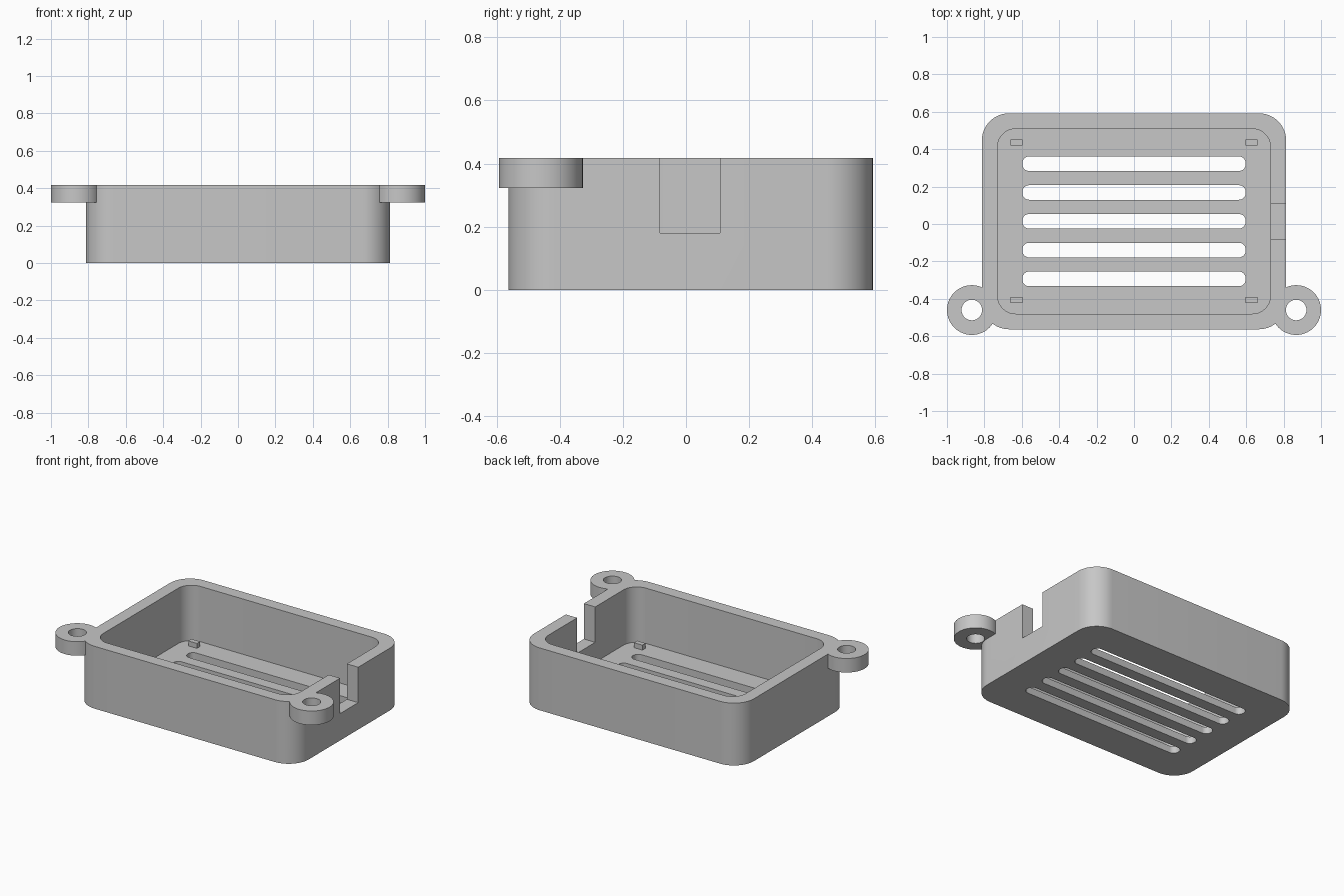
import bpy
import bmesh
from math import cos, sin, pi, radians

default = bpy.data.objects.get("Cube")
if default:
    bpy.data.objects.remove(default, do_unlink=True)

# Main dimensions
MID_Y = 0.0145        # the box sits slightly behind the centre
TOP = 0.417
FLOOR = 0.047
LUG_X, LUG_Y, LUG_BASE = 0.867, -0.46, 0.323

grey = bpy.data.materials.new("plain grey")
grey.use_nodes = True
colour = (0.57, 0.57, 0.57, 1)
grey.diffuse_color = colour
grey.node_tree.nodes["Principled BSDF"].inputs["Base Color"].default_value = colour


def rounded(half_x, half_y, radius, steps=14):
    """Outline of a rectangle with rounded corners."""
    points = []
    for i, (sx, sy) in enumerate(((1, 1), (-1, 1), (-1, -1), (1, -1))):
        for k in range(steps + 1):
            a = (i + k / steps) * pi / 2
            points.append((sx * (half_x - radius) + radius * cos(a),
                           sy * (half_y - radius) + radius * sin(a)))
    return points


def circle(radius, steps=56):
    return [(radius * cos(2 * pi * k / steps), radius * sin(2 * pi * k / steps))
            for k in range(steps)]


def rectangle(hx, hy):
    return [(hx, hy), (-hx, hy), (-hx, -hy), (hx, -hy)]


def prism(name, outline, x, y, z0, z1):
    """Extrude an outline from z0 to z1."""
    bm = bmesh.new()
    face = bm.faces.new([bm.verts.new((x + px, y + py, z0)) for px, py in outline])
    top = bmesh.ops.extrude_face_region(bm, geom=[face])["geom"]
    bmesh.ops.translate(bm, vec=(0, 0, z1 - z0),
                        verts=[v for v in top if isinstance(v, bmesh.types.BMVert)])
    bmesh.ops.recalc_face_normals(bm, faces=bm.faces)
    mesh = bpy.data.meshes.new(name)
    bm.to_mesh(mesh)
    bm.free()
    mesh.materials.append(grey)
    obj = bpy.data.objects.new(name, mesh)
    bpy.context.collection.objects.link(obj)
    return obj


def select(obj):
    bpy.ops.object.select_all(action="DESELECT")
    obj.select_set(True)
    bpy.context.view_layer.objects.active = obj


def combine(target, tool, operation):
    """Apply a boolean and discard the tool."""
    mod = target.modifiers.new(operation, "BOOLEAN")
    mod.object, mod.operation, mod.solver = tool, operation, "EXACT"
    select(target)
    bpy.ops.object.modifier_apply(modifier=mod.name)
    bpy.data.objects.remove(tool, do_unlink=True)


# Box body with two mounting lugs at the front corners
tray = prism("tray", rounded(0.814, 0.5775, 0.147), 0, MID_Y, 0, TOP)
for side in (-1, 1):
    combine(tray, prism("lug", circle(0.133), side * LUG_X, LUG_Y, LUG_BASE, TOP), "UNION")

# Cavity, lug holes, cable notch and floor vents
cuts = [prism("cavity", rounded(0.73, 0.4945, 0.098), 0, MID_Y, FLOOR, TOP + 0.1),
        prism("notch", rectangle(0.1, 0.0955), 0.8, 0.0125, 0.18, TOP + 0.1)]
for side in (-1, 1):
    cuts.append(prism("hole", circle(0.055, 40), side * LUG_X, LUG_Y, LUG_BASE - 0.1, TOP + 0.1))
for i in range(-2, 3):
    cuts.append(prism("vent", rounded(0.597, 0.039, 0.036, 8), 0, MID_Y + i * 0.154, -0.1, FLOOR + 0.1))
for cut in cuts:
    combine(tray, cut, "DIFFERENCE")

select(tray)
bpy.ops.object.shade_smooth_by_angle(angle=radians(30))

# Small support blocks near the floor corners
for side, x in (("right", -0.629), ("left", 0.627)):
    for end, y in (("front", -0.421), ("back", 0.421)):
        prism(f"support_{end}_{side}", rectangle(0.032, 0.017), x, MID_Y + y,
              FLOOR - 0.01, FLOOR + 0.033)
